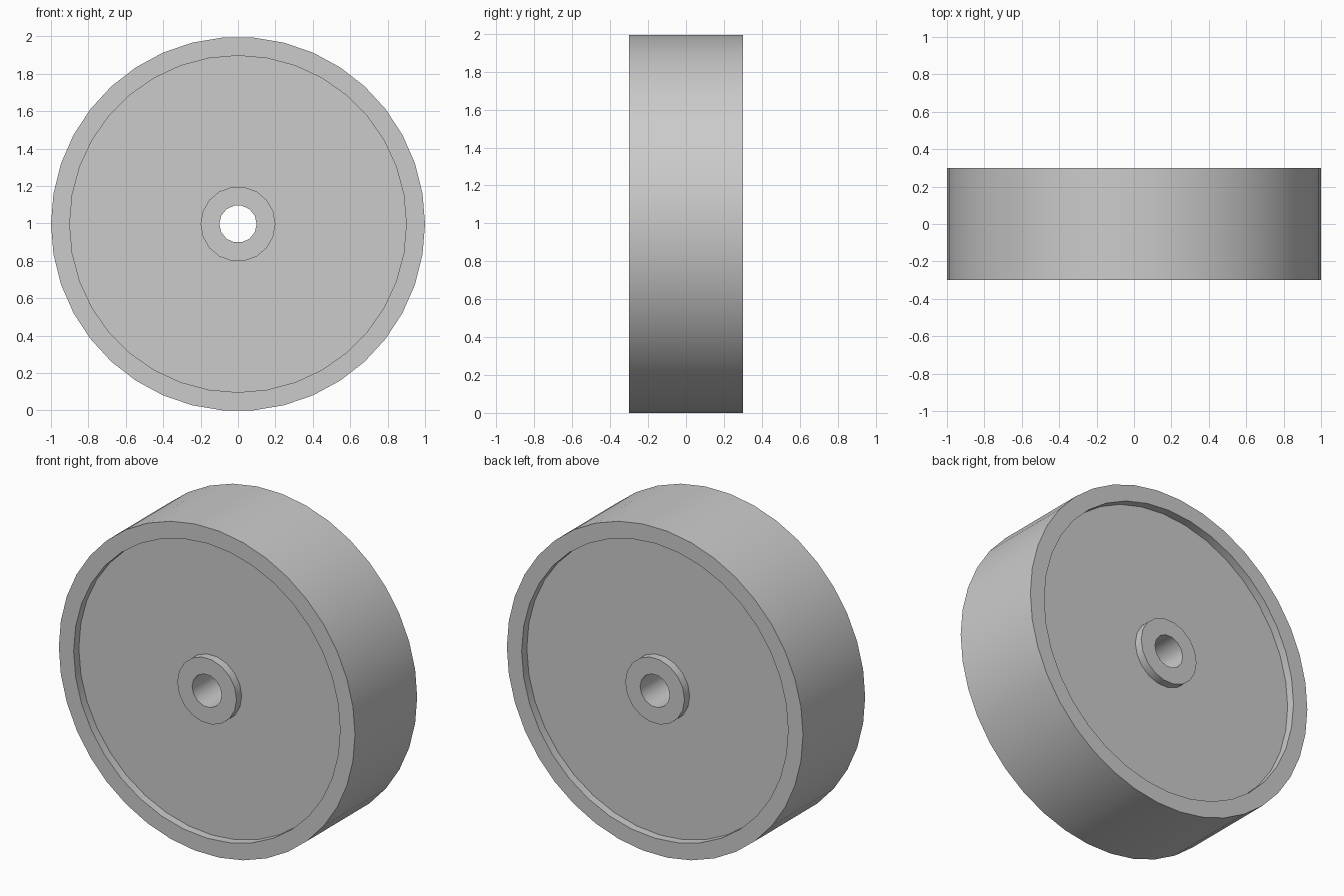
import bpy, bmesh, math

cube = bpy.data.objects.get("Cube")
if cube:
    bpy.data.objects.remove(cube, do_unlink=True)

# Dimensions: radius and side count of each circle, half widths along y
TYRE, RECESS, HUB, BORE = (1.0, 38), (0.9, 36), (0.2, 18), (0.1, 14)
FACE, WEB = 0.3, 0.25
CENTRE_Z = math.cos(math.pi / TYRE[1])

bm = bmesh.new()


def ring(circle, y):
    """Closed loop of edges around the axle."""
    radius, sides = circle
    verts = []
    for i in range(sides):
        a = math.tau * i / sides
        verts.append(bm.verts.new((radius * math.cos(a), y, CENTRE_Z + radius * math.sin(a))))
    edges = [bm.edges.new((verts[i - 1], verts[i])) for i in range(sides)]
    return verts, edges


def wall(a, b):
    """Straight wall between two equal rings."""
    va, vb = a[0], b[0]
    for i in range(len(va)):
        bm.faces.new((va[i - 1], va[i], vb[i], vb[i - 1]))


def washer(a, b):
    """Flat face between two rings in one plane."""
    bmesh.ops.triangle_fill(bm, edges=a[1] + b[1], use_beauty=True, normal=(0, 1, 0))


# Cross-section, followed all the way round the wheel body
section = [(TYRE, -FACE), (TYRE, FACE), (RECESS, FACE), (RECESS, WEB),
           (HUB, WEB), (HUB, FACE), (BORE, FACE), (BORE, -FACE),
           (HUB, -FACE), (HUB, -WEB), (RECESS, -WEB), (RECESS, -FACE)]
rings = [ring(c, y) for c, y in section]
for i in range(len(rings)):
    a, b = rings[i], rings[(i + 1) % len(rings)]
    if i % 2 == 0:
        wall(a, b)
    else:
        washer(a, b)
bmesh.ops.recalc_face_normals(bm, faces=bm.faces[:])

mesh = bpy.data.meshes.new("wheel")
bm.to_mesh(mesh)
bm.free()
wheel = bpy.data.objects.new("wheel", mesh)
bpy.context.collection.objects.link(wheel)

# Plain grey
grey = bpy.data.materials.new("light_grey")
grey.use_nodes = True
colour = (0.6, 0.6, 0.6, 1)
grey.diffuse_color = colour
for node in grey.node_tree.nodes:
    if node.type == 'BSDF_PRINCIPLED':
        node.inputs["Base Color"].default_value = colour
mesh.materials.append(grey)

# Rounded walls smooth, corners sharp
bpy.ops.object.select_all(action='DESELECT')
wheel.select_set(True)
bpy.context.view_layer.objects.active = wheel
bpy.ops.object.shade_smooth_by_angle(angle=math.radians(30))
